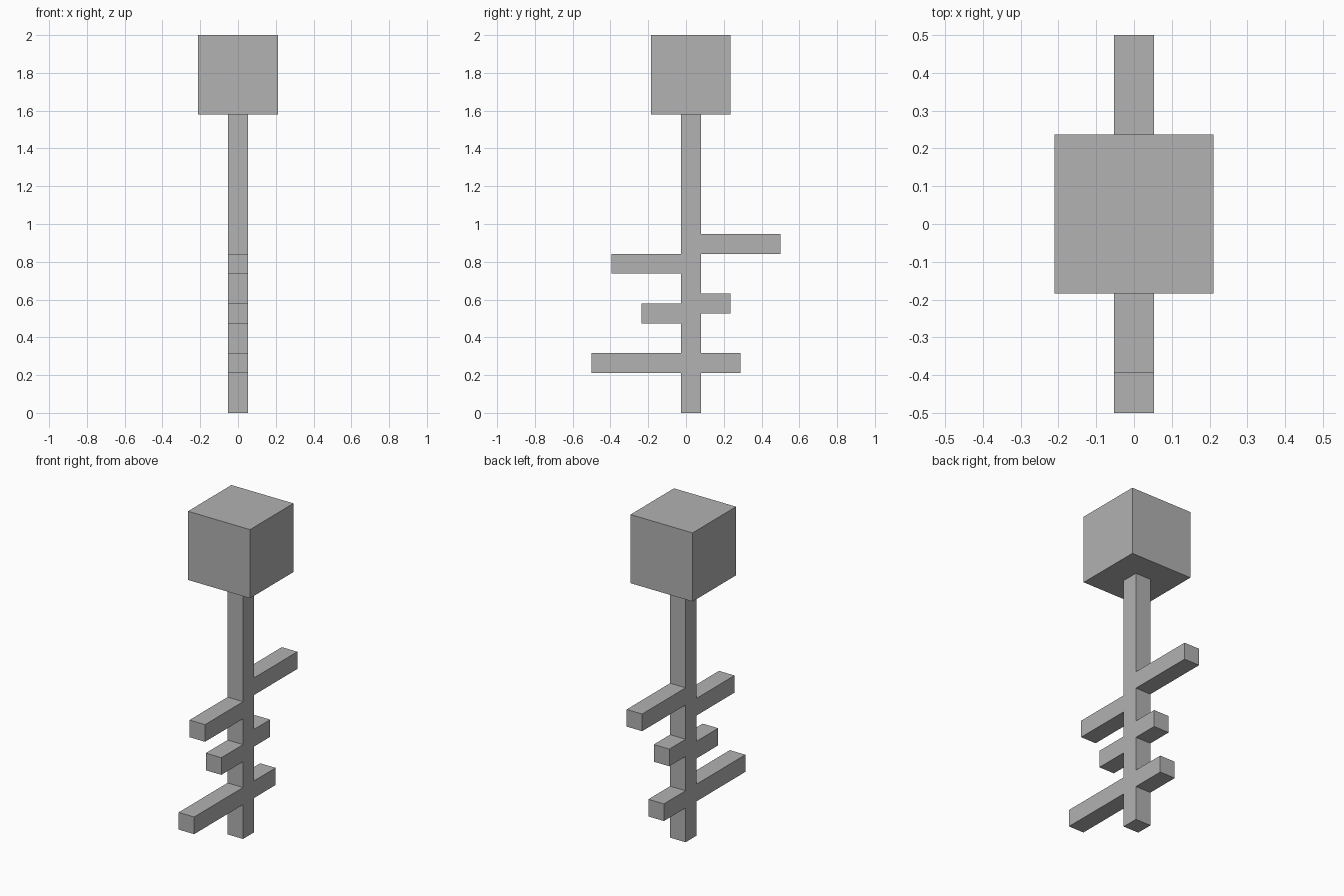
import bpy

if "Cube" in bpy.data.objects:
    bpy.data.objects.remove(bpy.data.objects["Cube"])

U = 2 / 19  # the model sits on a grid of 19 units in height

grey = bpy.data.materials.new("plain grey")
grey.diffuse_color = (0.445, 0.445, 0.445, 1)
grey.use_nodes = True
grey.node_tree.nodes["Principled BSDF"].inputs["Base Color"].default_value = grey.diffuse_color


def box(name, x, y, z):
    """Box from (min, max) ranges given in grid units."""
    bpy.ops.mesh.primitive_cube_add(
        size=1, location=[(a + b) / 2 * U for a, b in (x, y, z)])
    ob = bpy.context.object
    ob.name = name
    ob.scale = [(b - a) * U for a, b in (x, y, z)]
    bpy.ops.object.transform_apply(location=False, rotation=False, scale=True)
    ob.data.materials.append(grey)
    return ob


FRONT, BACK = -0.25, 0.75   # front and back faces of the shaft
HALF = (-0.5, 0.5)

# Shaft and cube-shaped head
box("shaft", HALF, (FRONT, BACK), (0, 15))
box("head", (-2, 2), (-1.75, 2.25), (15, 19))

# Teeth: name, side, length, bottom height
teeth = [
    ("lower_front_tooth", -1, 4.5, 2),
    ("lower_back_tooth", 1, 2, 2),
    ("middle_front_tooth", -1, 2, 4.5),
    ("middle_back_tooth", 1, 1.5, 5),
    ("upper_front_tooth", -1, 3.5, 7),
    ("upper_back_tooth", 1, 4, 8),
]
for name, side, length, z in teeth:
    y = (BACK, BACK + length) if side > 0 else (FRONT - length, FRONT)
    box(name, HALF, y, (z, z + 1))
